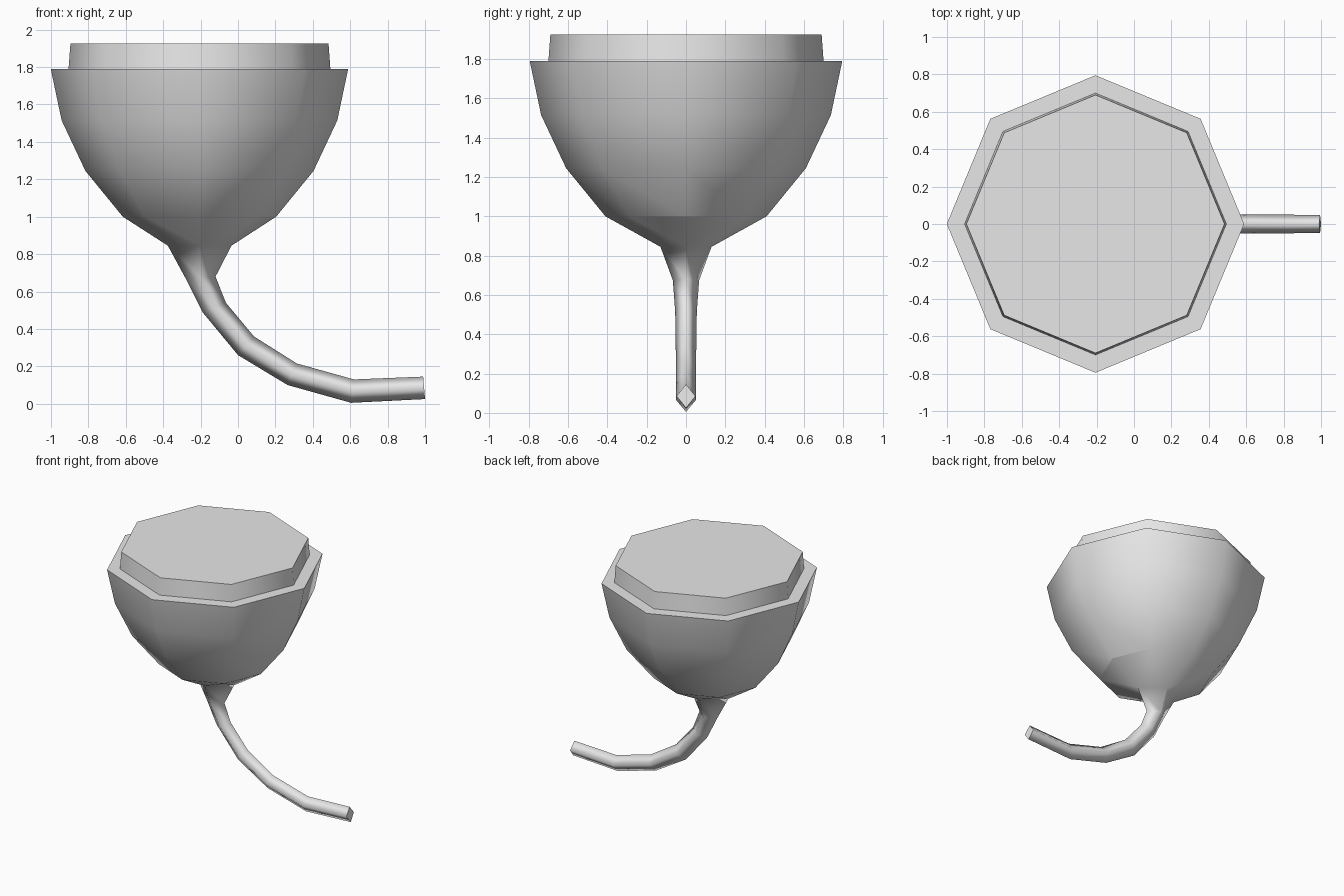
import bpy, bmesh
from math import cos, sin, pi

CX = -0.206  # bowl axis
cube = bpy.data.objects.get("Cube")
if cube:
    bpy.data.objects.remove(cube)

grey = bpy.data.materials.new("plain_grey")
grey.use_nodes = True
grey.diffuse_color = (0.8, 0.8, 0.8, 1)
grey.node_tree.nodes["Principled BSDF"].inputs["Base Color"].default_value = (0.8, 0.8, 0.8, 1)


def octagon(bm, r, z):
    return [bm.verts.new((CX + r * cos(i * pi / 4), r * sin(i * pi / 4), z)) for i in range(8)]


def bridge(bm, a, b):
    n = len(a)
    return [bm.faces.new((a[i], a[(i + 1) % n], b[(i + 1) % n], b[i])) for i in range(n)]


def finish(name, bm, flat_faces):
    bmesh.ops.recalc_face_normals(bm, faces=bm.faces)
    for f in bm.faces:
        f.smooth = True
    for f in flat_faces:
        for e in f.edges:
            e.smooth = False
    mesh = bpy.data.meshes.new(name)
    bm.to_mesh(mesh)
    bm.free()
    mesh.materials.append(grey)
    bpy.context.collection.objects.link(bpy.data.objects.new(name, mesh))


# Bowl: octagonal rings from the rim's inner edge down to the underside
bm = bmesh.new()
profile = [(0.70, 1.79), (0.795, 1.79), (0.737, 1.515), (0.61, 1.245), (0.41, 1.0)]
rings = [octagon(bm, r, z) for r, z in profile]
flat = bridge(bm, rings[0], rings[1])
for a, b in zip(rings[1:], rings[2:]):
    bridge(bm, a, b)

# Stem: diamond sections, each given by inner point, outer point and half width
sections = [
    ((-0.035, 0.845), (-0.375, 0.845), 0.13),
    ((-0.12, 0.68), (-0.28, 0.67), 0.067),
    ((-0.065, 0.54), (-0.19, 0.49), 0.055),
    ((0.085, 0.36), (0.0, 0.26), 0.052),
    ((0.315, 0.215), (0.265, 0.10), 0.052),
    ((0.62, 0.13), (0.605, 0.005), 0.052),
    ((0.99, 0.145), (1.0, 0.025), 0.048),
]
stem = []
for (xi, zi), (xo, zo), w in sections:
    xm, zm = (xi + xo) / 2, (zi + zo) / 2
    stem.append([bm.verts.new(p) for p in
                 ((xi, 0, zi), (xm, w, zm), (xo, 0, zo), (xm, -w, zm))])
for a, b in zip(stem, stem[1:]):
    bridge(bm, a, b)
flat.append(bm.faces.new(stem[-1]))

# Underside: eight bowl corners gathered into the four stem corners
low, neck = rings[-1], stem[0]
for i in range(4):
    a, mid, b = low[2 * i], low[2 * i + 1], low[(2 * i + 2) % 8]
    p, q = neck[i], neck[(i + 1) % 4]
    near, far = (p, q) if i in (0, 2) else (q, p)
    bm.faces.new((a, mid, p))
    bm.faces.new((mid, b, q))
    bm.faces.new((mid, q, p))
# Crease under the bowl on the stem side
for i in (1, 7):
    bm.edges.get((low[0], low[i])).smooth = False
finish("bowl_and_stem", bm, flat)

# Cap: shallow raised plug on top of the bowl
bm = bmesh.new()
base, top = octagon(bm, 0.70, 1.79), octagon(bm, 0.69, 1.925)
bridge(bm, base, top)
finish("cap", bm, [bm.faces.new(top)])
